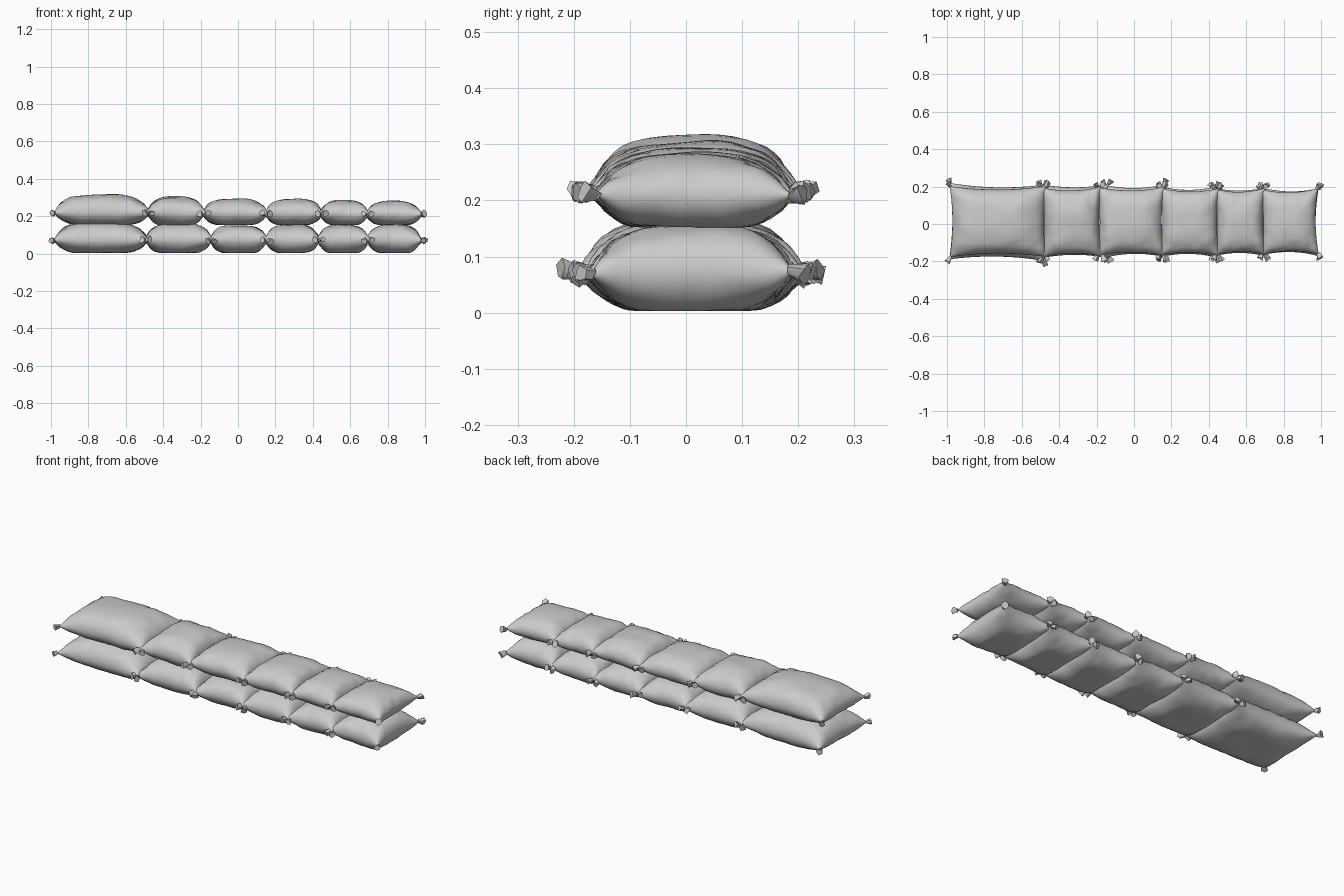
import bpy, bmesh, math, random
from mathutils import Vector, noise, Matrix

if "Cube" in bpy.data.objects:
    bpy.data.objects.remove(bpy.data.objects["Cube"])

random.seed(4)
NU, NV = 26, 22


def swell(t, p):
    """Pillow profile: flat in the middle, round at the seam."""
    return math.sqrt(max(0.0, 1 - abs(t) ** p))


def add_tuft(bm, corner, direction, length):
    """Gathered cloth ear at a bag corner, flaring outwards."""
    axis = direction.normalized()
    rot = axis.to_track_quat('Z', 'Y').to_matrix().to_4x4()
    mat = Matrix.Translation(corner + axis * length * 0.3) @ rot
    res = bmesh.ops.create_cone(bm, cap_ends=True, segments=6, radius1=0.009,
                                radius2=0.017, depth=length, matrix=mat)
    for v in res['verts']:
        v.co += Vector([random.uniform(-0.005, 0.005) for _ in range(3)])


def make_bag(name, x0, x1, cy, hy, seam, top, bottom, yaw, seed):
    bm = bmesh.new()
    cx, hx = (x0 + x1) / 2, (x1 - x0) / 2
    turn = Matrix.Rotation(yaw, 3, 'Z')
    base = Vector((cx, cy, 0))

    def point(i, j, side):
        u = math.sin((i / NU - 0.5) * math.pi)
        v = math.sin((j / NV - 0.5) * math.pi)
        # sides drawn inwards between the corners
        x = u * (hx - 0.014 * (1 - v * v))
        y = v * (hy - 0.019 * (1 - u * u))
        f = swell(u, 3.0) * swell(v, 3.0)
        p = Vector((x + cx, y + cy, 0))
        # seam waviness and wrinkles, strongest near the border
        wave = 0.006 * noise.noise(p * 9 + Vector((0, 0, seed)))
        crease = 0.007 * noise.noise(Vector((p.x * 24, p.y * 24, seed + side * 5)))
        crease *= 4 * f * (1 - f)
        if side > 0:
            z = seam + wave + (top - seam) * f + crease
        else:
            z = seam + wave - min((seam - bottom) * 1.12 * f, seam - bottom) + crease * 0.6
        q = turn @ Vector((x, y, 0)) + base
        return Vector((q.x, q.y, max(z, bottom)))

    # top and bottom cloth panels sharing a seam
    up, low = {}, {}
    for i in range(NU + 1):
        for j in range(NV + 1):
            up[i, j] = bm.verts.new(point(i, j, 1))
            rim = i in (0, NU) or j in (0, NV)
            low[i, j] = up[i, j] if rim else bm.verts.new(point(i, j, -1))
    for i in range(NU):
        for j in range(NV):
            ring = [(i, j), (i + 1, j), (i + 1, j + 1), (i, j + 1)]
            bm.faces.new([up[k] for k in ring])
            lower = [low[k] for k in reversed(ring)]
            if bm.faces.get(lower) is None:
                bm.faces.new(lower)

    # corner ears
    for i, sx in ((0, -1), (NU, 1)):
        for j, sy in ((0, -1), (NV, 1)):
            d = Vector((sx * 0.5, sy, random.uniform(-0.5, 0.4)))
            add_tuft(bm, up[i, j].co.copy(), d, random.uniform(0.022, 0.036))

    me = bpy.data.meshes.new(name)
    bm.to_mesh(me)
    bm.free()
    ob = bpy.data.objects.new(name, me)
    bpy.context.collection.objects.link(ob)
    bpy.ops.object.select_all(action='DESELECT')
    ob.select_set(True)
    bpy.context.view_layer.objects.active = ob
    bpy.ops.object.shade_smooth_by_angle(angle=math.radians(60))


# two rows: joints between bags, top heights, and widths narrowing to the right
rows = [
    ("lower_bag", [-0.985, -0.49, -0.145, 0.15, 0.43, 0.695, 0.985],
     [0.172, 0.165, 0.153, 0.155, 0.155, 0.157], 0.013, 0.072, 0.003, 0.204, 0.181),
    ("upper_bag", [-0.985, -0.48, -0.185, 0.15, 0.445, 0.69, 0.985],
     [0.316, 0.304, 0.292, 0.292, 0.286, 0.280], 0.014, 0.220, 0.152, 0.190, 0.176),
]
for r, (name, joints, tops, cy, seam, bottom, w0, w1) in enumerate(rows):
    for k in range(6):
        a = joints[k] - (0.012 if k else 0)
        b = joints[k + 1] + (0.012 if k < 5 else 0)
        make_bag(f"{name}_{k + 1}", a, b, cy + random.uniform(-0.004, 0.004),
                 w0 + (w1 - w0) * k / 5, seam - 0.002 * k * r, tops[k],
                 bottom, random.uniform(-0.02, 0.02), r * 31.7 + k * 7.3)
